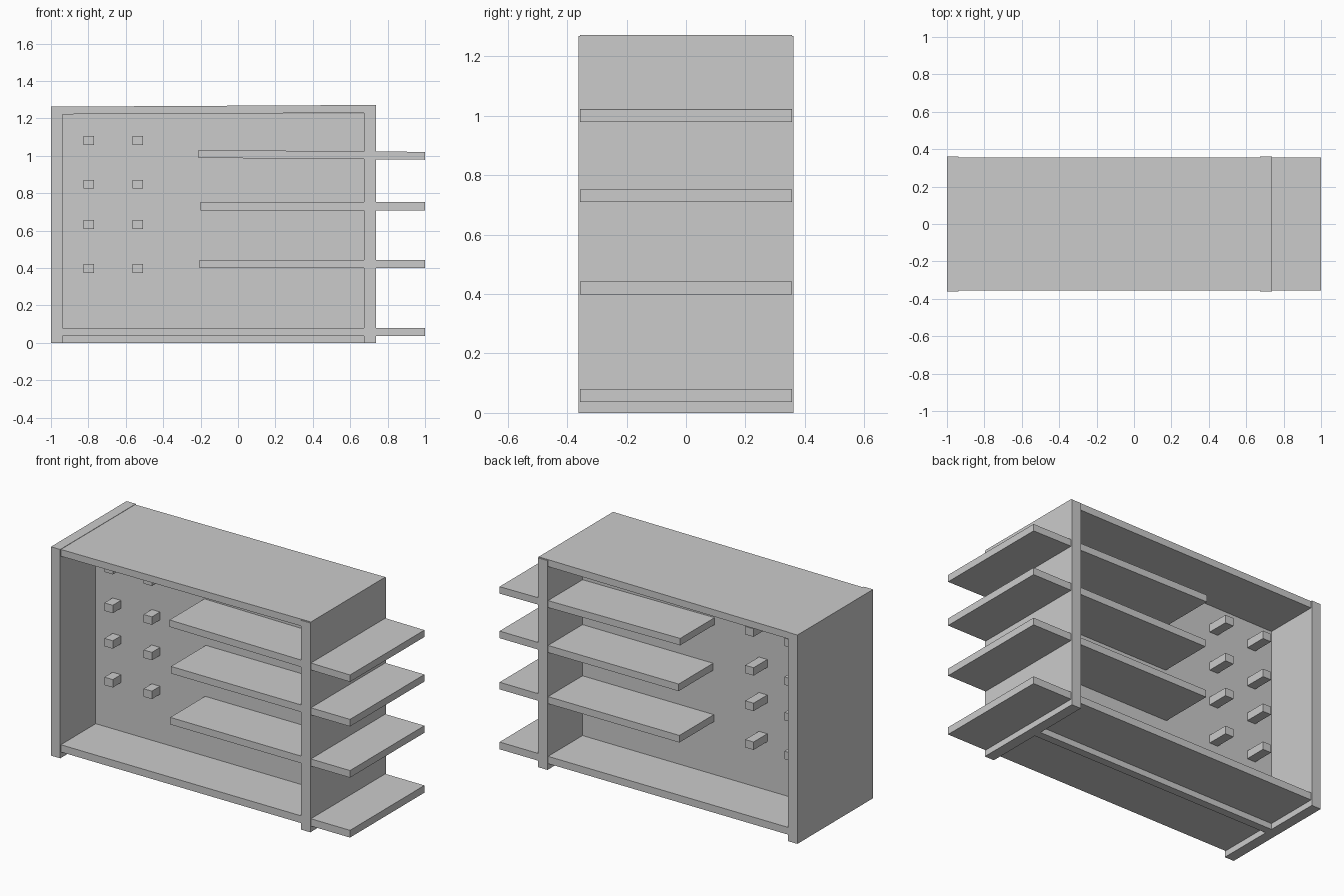
import bpy, bmesh
from math import atan2

if "Cube" in bpy.data.objects:
    bpy.data.objects.remove(bpy.data.objects["Cube"])


def box(name, x, y, z, z_right=None):
    """Box from ranges; z_right gives the z range at the right end of a slightly tilted board."""
    zr = z_right or z
    bm = bmesh.new()
    bmesh.ops.create_cube(bm, size=1)
    for v in bm.verts:
        right = v.co.x > 0
        v.co = (x[right], y[v.co.y > 0], (zr if right else z)[v.co.z > 0])
    mesh = bpy.data.meshes.new(name)
    bm.to_mesh(mesh)
    bm.free()
    ob = bpy.data.objects.new(name, mesh)
    bpy.context.collection.objects.link(ob)
    return ob


side_y = (-0.362, 0.362)
board_y = (-0.356, 0.356)

# upright end panels
box("left_panel", (-1.0, -0.938), side_y, (0, 1.265))
box("right_panel", (0.675, 0.738), side_y, (0, 1.268))

# top board, rising slightly to the right
box("top_board", (-0.94, 0.738), board_y, (1.222, 1.263), (1.23, 1.272))

# central divider between the two open sides
box("divider", (-0.94, 0.68), (-0.022, 0.026), (0, 1.226))

# long bottom shelf and three shorter shelves, all running out past the right panel
box("bottom_shelf", (-0.94, 1.0), board_y, (0.036, 0.08))
box("lower_shelf", (-0.205, 1.0), board_y, (0.399, 0.442))
box("middle_shelf", (-0.2, 1.0), board_y, (0.709, 0.752))
box("upper_shelf", (-0.21, 1.0), board_y, (0.989, 1.031), (0.979, 1.021))

# pegs passing through the divider
for row, z in enumerate((0.398, 0.633, 0.848, 1.083)):
    for col, x in enumerate((-0.797, -0.535)):
        box(f"peg_{row}_{col}", (x - 0.028, x + 0.028), (-0.10, 0.157), (z - 0.024, z + 0.024))
